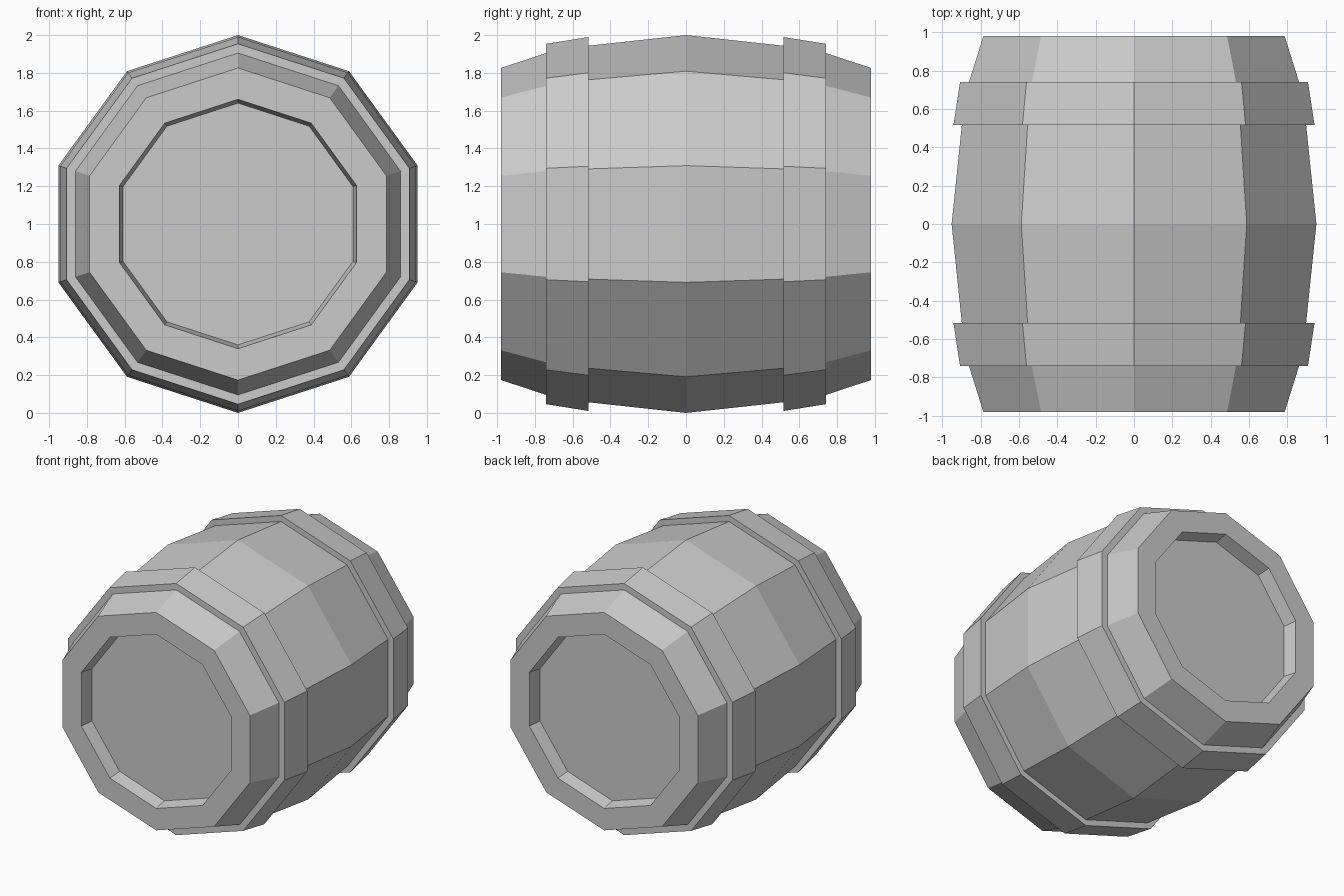
import bpy, bmesh
from math import sin, cos, pi

if "Cube" in bpy.data.objects:
    bpy.data.objects.remove(bpy.data.objects["Cube"])

SIDES, CENTRE_Z = 10, 1.0

# Half profile from one end to the middle: (y, radius)
half = [
    (-0.88, 0.64), (-0.98, 0.66),    # recessed lid and rim
    (-0.98, 0.826),                  # end of staves
    (-0.74, 0.905), (-0.74, 0.954),  # raised hoop
    (-0.515, 0.99), (-0.515, 0.944),
]
profile = half + [(0, 1.0)] + [(-y, r) for y, r in reversed(half)]

# Barrel body: lathe the profile around the y axis, a corner at the top
bm = bmesh.new()
rings = []
for y, r in profile:
    angles = [2 * pi * i / SIDES for i in range(SIDES)]
    rings.append([bm.verts.new((r * sin(a), y, CENTRE_Z + r * cos(a))) for a in angles])
for a, b in zip(rings, rings[1:]):
    for i in range(SIDES):
        j = (i + 1) % SIDES
        bm.faces.new((a[i], a[j], b[j], b[i]))

# Flat lids at the bottom of both recesses
bm.faces.new(rings[0])
bm.faces.new(rings[-1])
bmesh.ops.recalc_face_normals(bm, faces=bm.faces)

mesh = bpy.data.meshes.new("barrel")
bm.to_mesh(mesh)
bm.free()
bpy.context.collection.objects.link(bpy.data.objects.new("barrel", mesh))
